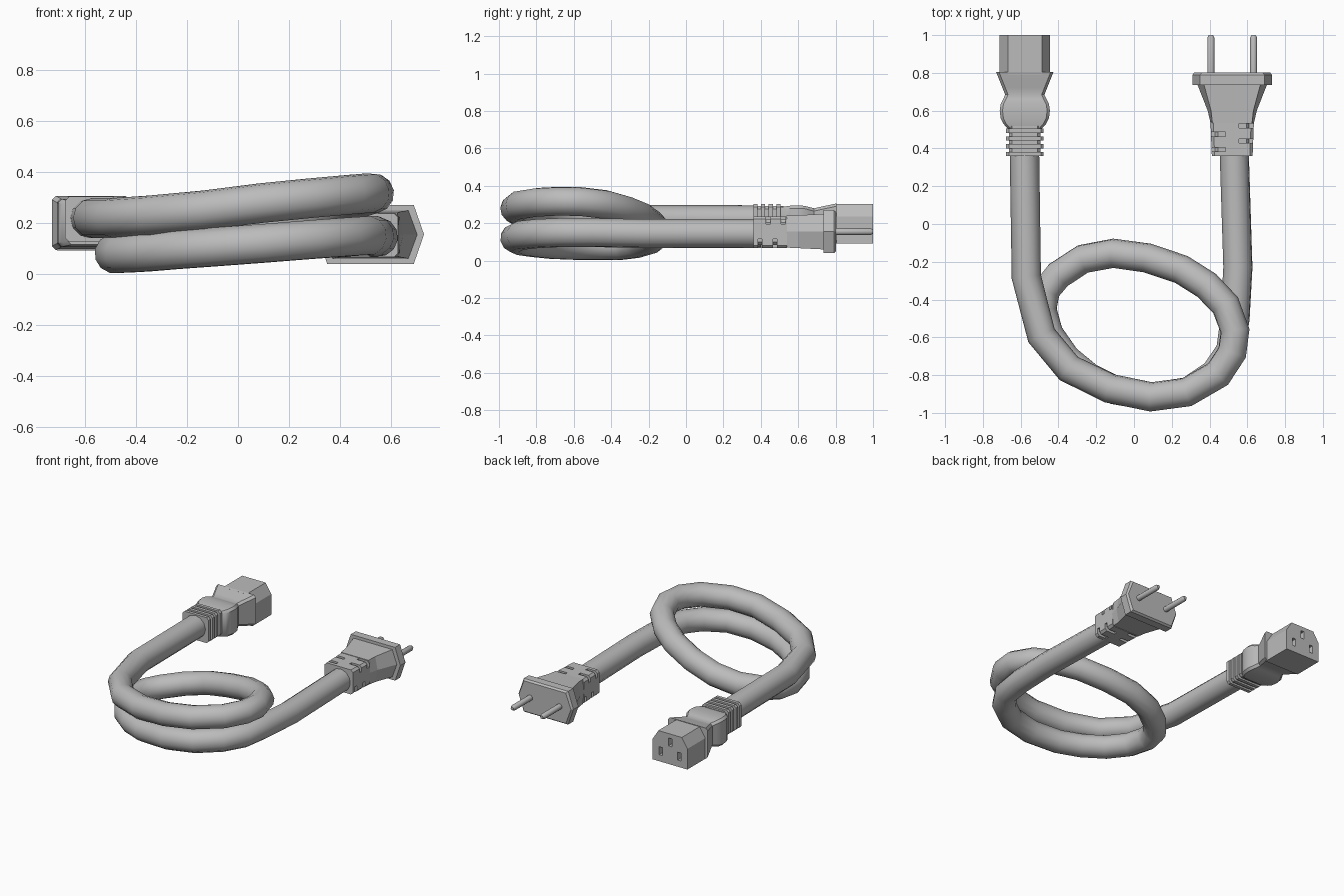
import bpy, bmesh, math
from mathutils import Matrix, Vector

cube = bpy.data.objects.get("Cube")
if cube:
    bpy.data.objects.remove(cube, do_unlink=True)

grey = bpy.data.materials.new("grey_rubber")
grey.use_nodes = True
GREY = (0.5, 0.5, 0.5, 1)
grey.diffuse_color = GREY
grey.node_tree.nodes["Principled BSDF"].inputs["Base Color"].default_value = GREY


def select(ob):
    bpy.ops.object.select_all(action='DESELECT')
    ob.select_set(True)
    bpy.context.view_layer.objects.active = ob


def add_object(name, bm):
    bmesh.ops.recalc_face_normals(bm, faces=bm.faces)
    mesh = bpy.data.meshes.new(name)
    bm.to_mesh(mesh)
    bm.free()
    mesh.materials.append(grey)
    ob = bpy.data.objects.new(name, mesh)
    bpy.context.collection.objects.link(ob)
    return ob


def smooth(ob, degrees=35):
    select(ob)
    bpy.ops.object.shade_smooth_by_angle(angle=math.radians(degrees))


def loft(name, x, z, sections):
    """Bridge outlines along y; each section is (y, [(dx, dz), ...])."""
    bm = bmesh.new()
    rings = [[bm.verts.new((x + dx, y, z + dz)) for dx, dz in outline]
             for y, outline in sections]
    n = len(rings[0])
    for a, b in zip(rings, rings[1:]):
        for i in range(n):
            j = (i + 1) % n
            bm.faces.new((a[i], a[j], b[j], b[i]))
    bm.faces.new(rings[0])
    bm.faces.new(rings[-1])
    return add_object(name, bm)


def hexagon(hx, hz, inset):
    w = hx - inset
    return [(hx, 0), (w, hz), (-w, hz), (-hx, 0), (-w, -hz), (w, -hz)]


def soft_box(hx, hz, c=0.015):
    return [(hx, hz - c), (hx - c, hz), (c - hx, hz), (-hx, hz - c),
            (-hx, c - hz), (c - hx, -hz), (hx - c, -hz), (hx, c - hz)]


def cut_boxes(ob, boxes):
    """Subtract boxes given as (centre, size)."""
    bm = bmesh.new()
    for centre, size in boxes:
        m = Matrix.Translation(centre) @ Matrix.Diagonal(Vector(size)).to_4x4()
        bmesh.ops.create_cube(bm, size=1, matrix=m)
    cutter = add_object("slot_cutter", bm)
    cutter.hide_render = True
    mod = ob.modifiers.new("slots", 'BOOLEAN')
    mod.operation = 'DIFFERENCE'
    mod.solver = 'EXACT'
    mod.object = cutter
    select(ob)
    bpy.ops.object.modifier_apply(modifier=mod.name)
    bpy.data.objects.remove(cutter, do_unlink=True)


# Coiled cable
path = [
    (-.58, .38, .218), (-.57, -.28, .22), (-.49, -.59, .22), (-.345, -.765, .23),
    (-.13, -.87, .25), (.09, -.915, .278), (.28, -.89, .297), (.445, -.795, .312),
    (.52, -.68, .318), (.535, -.565, .316), (.485, -.43, .3), (.385, -.325, .27),
    (.25, -.24, .235), (.07, -.18, .19), (-.11, -.155, .15), (-.27, -.185, .115),
    (-.4, -.27, .09), (-.465, -.35, .08), (-.485, -.45, .08), (-.45, -.58, .08),
    (-.36, -.71, .085), (-.24, -.81, .095), (-.1, -.88, .105), (.1, -.915, .12),
    (.29, -.885, .135), (.43, -.79, .145), (.51, -.67, .15), (.535, -.5, .15),
    (.55, -.23, .145), (.53, .4, .145)]
curve = bpy.data.curves.new("cable", 'CURVE')
curve.dimensions = '3D'
curve.bevel_depth = 0.078
curve.bevel_resolution = 4
curve.use_fill_caps = True
spline = curve.splines.new('POLY')
spline.points.add(len(path) - 1)
for point, co in zip(spline.points, path):
    point.co = (*co, 1)
curve.materials.append(grey)
cable = bpy.data.objects.new("cable", curve)
bpy.context.collection.objects.link(cable)
select(cable)
bpy.ops.object.convert(target='MESH')
smooth(bpy.context.object, 40)

# Mains plug: flange, tapered grip, slotted strain relief, two round pins
PX, PZ = 0.52, 0.155
loft("plug_flange", PX, PZ, [(.735, hexagon(.21, .115, .04)),
                             (.79, hexagon(.21, .115, .04)),
                             (.803, hexagon(.2, .105, .04))])
loft("plug_grip", PX, PZ, [(.535, hexagon(.115, .085, .01)),
                           (.60, hexagon(.13, .088, .018)),
                           (.74, hexagon(.185, .095, .035))])
relief = loft("plug_strain_relief", PX, PZ - .003,
              [(.36, soft_box(.108, .085)), (.54, soft_box(.115, .085))])
slots = []
for sx in (-1, 1):
    for sz in (-1, 1):
        for y in ((.44, .52) if sx == sz else (.395, .475)):
            slots.append(((PX + sx * .085, y, PZ + sz * .075), (.1, .022, .07)))
cut_boxes(relief, slots)
# Core seen at the bottom of the slots
loft("plug_relief_core", PX, PZ - .003, [(.37, soft_box(.09, .068)),
                                         (.54, soft_box(.09, .068))])
for side, sx in (("left", 1), ("right", -1)):
    rings = [(y, [(r * math.cos(a * math.tau / 12), r * math.sin(a * math.tau / 12))
                  for a in range(12)])
             for y, r in ((.79, .019), (.985, .019), (1.0, .011))]
    smooth(loft(side + "_pin", PX + sx * .113, PZ, rings))

# Appliance connector: waisted grip, socket block with three slots, ribs
CX, CZ = -0.578, 0.2
grip = [(.505, .09, .085), (.53, .113, .09), (.56, .128, .094), (.6, .133, .095),
        (.635, .128, .093), (.66, .115, .086), (.685, .104, .08),
        (.72, .118, .088), (.805, .152, .106)]
smooth(loft("connector_grip", CX, CZ, [(y, soft_box(w, h)) for y, w, h in grip]))
block = [(-.133, -.108), (.133, -.108), (.133, .035), (.09, .103),
         (-.09, .103), (-.133, .035)]
socket = loft("connector_socket", CX, CZ, [(.79, block), (1.0, block)])
cut_boxes(socket, [((CX + dx, .99, CZ + dz), (.026, .1, .055))
                   for dx, dz in ((0, .045), (-.07, -.035), (.07, -.035))])
loft("connector_relief_core", CX, .215, [(.36, soft_box(.083, .076)),
                                         (.52, soft_box(.083, .076))])
for i in range(4):
    y = .36 + i * .041
    loft(f"connector_rib_{i + 1}", CX, .215, [(y, soft_box(.1, .088)),
                                              (y + .022, soft_box(.1, .088))])
